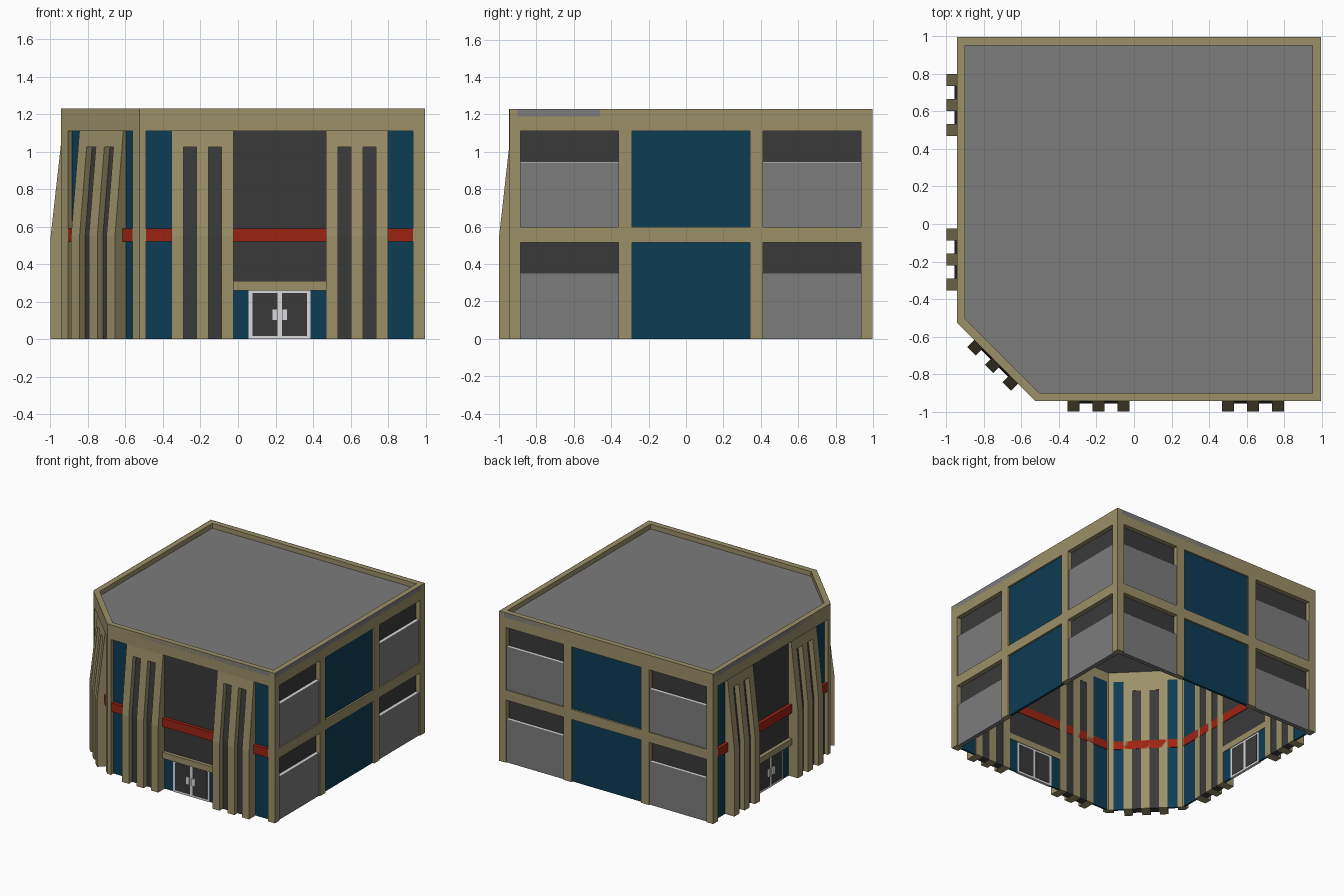
import bpy, bmesh, math
from mathutils import Matrix, Vector

if "Cube" in bpy.data.objects:
    bpy.data.objects.remove(bpy.data.objects["Cube"])

COLOURS = {
    "tan": (0.33, 0.28, 0.14), "grey": (0.20, 0.20, 0.20), "blue": (0.004, 0.045, 0.09),
    "red": (0.33, 0.017, 0.006), "dark_glass": (0.042, 0.042, 0.042), "white": (0.70, 0.70, 0.72),
}
MATS = {}
for key, c in COLOURS.items():
    MATS[key] = bpy.data.materials.new(key)
    MATS[key].diffuse_color = (*c, 1)

LO, HI, CUT, TOP = -0.945, 0.997, -0.525, 1.23   # footprint, corner cut, height
HEAD = 1.11                                      # top of all openings
parts = {}                                       # name -> (bmesh, colour)


def prism(name, colour, m, u0, u1, profile):
    """Extrude a (outward, z) profile from u0 to u1 in a wall's own frame."""
    bm = parts.setdefault(name, (bmesh.new(), colour))[0]
    a, b = ([bm.verts.new(m @ Vector((u, -d, z))) for d, z in profile] for u in (u0, u1))
    n = len(profile)
    faces = [bm.faces.new(a), bm.faces.new(b[::-1])]
    faces += [bm.faces.new((a[i], b[i], b[(i + 1) % n], a[(i + 1) % n])) for i in range(n)]


def box(name, colour, m, u0, u1, d0, d1, z0, z1):
    prism(name, colour, m, u0, u1, [(d0, z0), (d1, z0), (d1, z1), (d0, z1)])


def mirrored(name, colour, m, u0, u1, d0, d1, z0, z1):
    box(name, colour, m, u0, u1, d0, d1, z0, z1)
    box(name, colour, m, -u1, -u0, d0, d1, z0, z1)


def wall_frame(x, y, degrees):
    return Matrix.Translation((x, y, 0)) @ Matrix.Rotation(math.radians(degrees), 4, 'Z')


def pillar_group(name, m, centre):
    """Three leaning pillars with two tall windows between them."""
    lean = 0.112

    def d_at(z):
        return 0.054 - lean * max(0, z - 0.55)

    for i in (-1, 0, 1):
        u = centre + i * 0.1335
        prism(name + "_pillars", "tan", m, u - 0.032, u + 0.032,
              [(-0.05, 0), (d_at(0), 0), (d_at(0), 0.55), (d_at(HEAD), HEAD), (-0.05, HEAD)])
    for i in (-0.5, 0.5):
        u = centre + i * 0.1335
        prism(name + "_tall_windows", "dark_glass", m, u - 0.036, u + 0.036,
              [(-0.048, 0), (0.012, 0), (0.012, 0.55), (d_at(1.03) - 0.042, 1.03), (-0.048, 1.03)])
        prism(name + "_window_heads", "tan", m, u - 0.036, u + 0.036,
              [(-0.05, 1.025), (d_at(1.025), 1.025), (d_at(HEAD), HEAD), (-0.05, HEAD)])


def edge_frame(name, m, left, right, opening_l, opening_r):
    """Top beam and the two end columns of a wall."""
    box(name + "_frame", "tan", m, left, right, -0.045, 0, HEAD, TOP - 0.001)
    box(name + "_frame", "tan", m, left, opening_l, -0.045, 0, 0, HEAD)
    box(name + "_frame", "tan", m, opening_r, right, -0.045, 0, 0, HEAD)


def entrance_wall(name, m, left, right):
    edge_frame(name, m, left, right, -0.712, 0.712)
    for side in (-1, 1):
        pillar_group(name, m, side * 0.412)
    mirrored(name + "_blue_panels", "blue", m, 0.575, 0.712, -0.045, -0.03, 0, HEAD)
    mirrored(name + "_blue_panels", "blue", m, 0.165, 0.25, -0.045, -0.03, 0, 0.26)
    box(name + "_red_band", "red", m, -0.712, 0.712, -0.05, -0.002, 0.52, 0.59)
    box(name + "_glazing", "dark_glass", m, -0.25, 0.25, -0.045, -0.03, 0.31, HEAD)
    box(name + "_lintel", "tan", m, -0.25, 0.25, -0.05, -0.001, 0.26, 0.31)
    # double door
    box(name + "_door_frame", "white", m, -0.165, 0.165, -0.045, -0.024, 0, 0.26)
    mirrored(name + "_door_leaves", "dark_glass", m, 0.012, 0.145, -0.048, -0.02, 0.018, 0.245)
    mirrored(name + "_door_handles", "white", m, 0.012, 0.042, -0.022, -0.008, 0.10, 0.16)


def plain_wall(name, m):
    half = (HI - LO) / 2
    edge_frame(name, m, -half, half, -0.91, 0.91)
    mirrored(name + "_frame", "tan", m, 0.315, 0.387, -0.045, 0, 0, HEAD)
    box(name + "_frame", "tan", m, -0.91, 0.91, -0.045, 0, 0.515, 0.597)
    for z0, z1 in ((0, 0.515), (0.597, HEAD)):
        sill = z1 - 0.162
        box(name + "_blue_panels", "blue", m, -0.315, 0.315, -0.035, -0.015, z0, z1)
        mirrored(name + "_grey_panels", "grey", m, 0.387, 0.91, -0.045, -0.01, z0, sill - 0.004)
        mirrored(name + "_sills", "white", m, 0.387, 0.91, -0.045, -0.01, sill - 0.004, sill)
        mirrored(name + "_windows", "dark_glass", m, 0.387, 0.91, -0.045, -0.038, sill, z1)


# front and left entrance walls
ENTRY = 0.222
entrance_wall("front", wall_frame(ENTRY, LO, 0), CUT - ENTRY, HI - ENTRY)
entrance_wall("left", wall_frame(LO, ENTRY, -90), ENTRY - HI, ENTRY - CUT)

# cut corner wall
mid = (LO + CUT) / 2
corner = wall_frame(mid, mid, -45)
half_corner = (CUT - LO) / math.sqrt(2)
edge_frame("corner", corner, -half_corner, half_corner, -0.243, 0.243)
pillar_group("corner", corner, 0)
mirrored("corner_blue_panels", "blue", corner, 0.163, 0.243, -0.045, -0.03, 0, HEAD)
box("corner_red_band", "red", corner, -0.243, 0.243, -0.05, -0.002, 0.52, 0.59)

# right and back walls
centre = (LO + HI) / 2
plain_wall("right", wall_frame(HI, centre, 90))
plain_wall("back", wall_frame(centre, HI, 180))

# flat roof sunk inside its parapet
bm = bmesh.new()
outline = [(CUT, LO), (HI, LO), (HI, HI), (LO, HI), (LO, CUT)]
roof = bm.faces.new([bm.verts.new((x, y, TOP)) for x, y in outline])
bmesh.ops.inset_region(bm, faces=[roof], thickness=0.045, use_even_offset=True, use_boundary=True)
inner = bmesh.ops.extrude_discrete_faces(bm, faces=[roof])["faces"]
for v in inner[0].verts:
    v.co.z -= 0.04
parts["roof"] = (bm, "grey")

# turn the collected parts into objects
for name, (bm, colour) in parts.items():
    if name != "roof":
        bmesh.ops.recalc_face_normals(bm, faces=bm.faces[:])
    mesh = bpy.data.meshes.new(name)
    bm.to_mesh(mesh)
    bm.free()
    mesh.materials.append(MATS[colour])
    bpy.context.collection.objects.link(bpy.data.objects.new(name, mesh))

for m in bpy.data.materials:
    if m.users and not m.is_grease_pencil:
        m.use_nodes = True
        m.node_tree.nodes["Principled BSDF"].inputs["Base Color"].default_value = m.diffuse_color
